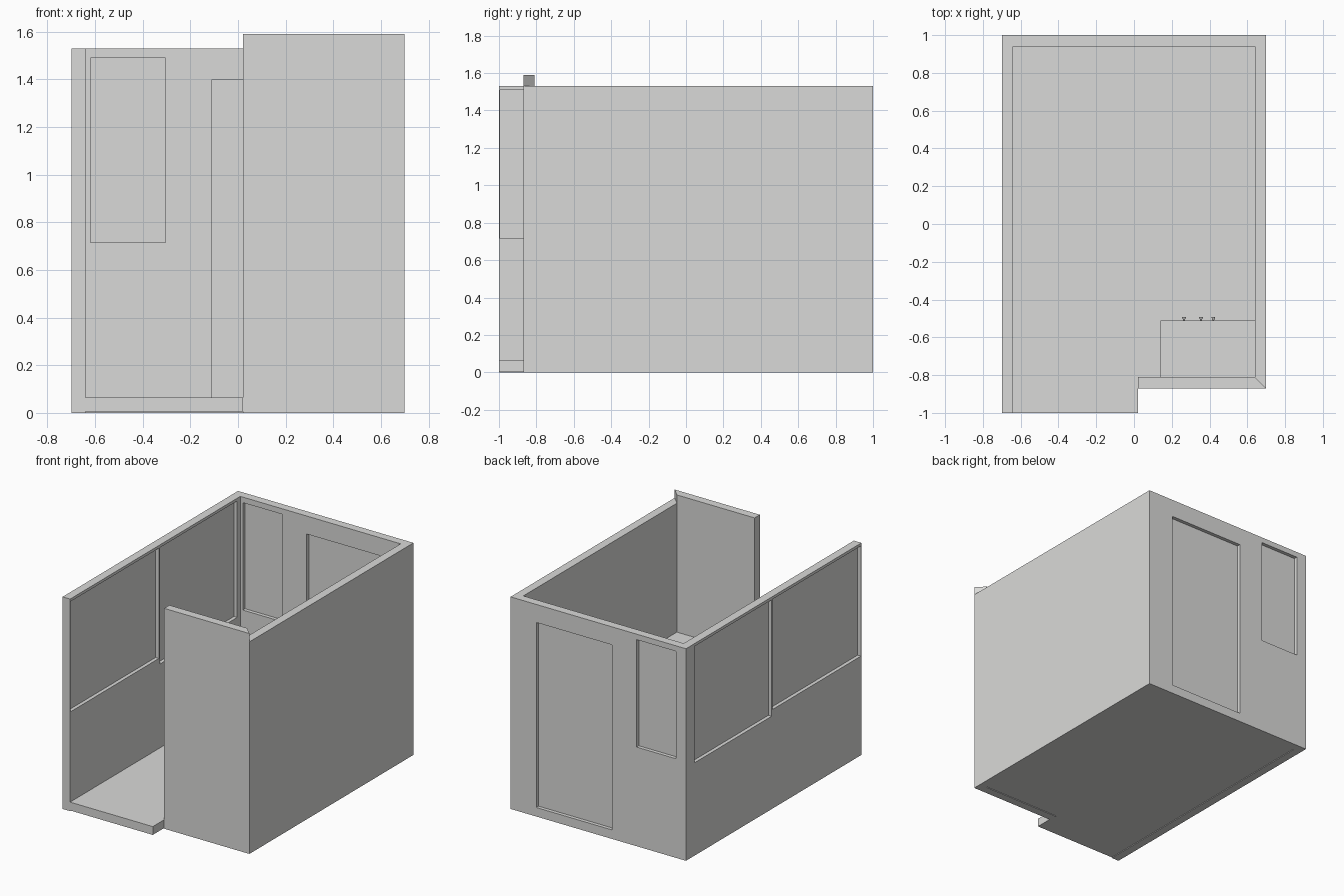
import bpy, bmesh, math

if "Cube" in bpy.data.objects:
    bpy.data.objects.remove(bpy.data.objects["Cube"])

grey = bpy.data.materials.new("light_grey")
grey.diffuse_color = (0.7, 0.7, 0.69, 1)
grey.use_nodes = True
grey.node_tree.nodes["Principled BSDF"].inputs["Base Color"].default_value = grey.diffuse_color


def finish(bm, name):
    bmesh.ops.recalc_face_normals(bm, faces=bm.faces[:])
    me = bpy.data.meshes.new(name)
    bm.to_mesh(me)
    bm.free()
    me.materials.append(grey)
    ob = bpy.data.objects.new(name, me)
    bpy.context.collection.objects.link(ob)
    return ob


def prism(name, outline, z0, z1):
    """Extrude a plan outline from z0 to z1."""
    bm = bmesh.new()
    face = bm.faces.new([bm.verts.new((x, y, z0)) for x, y in outline])
    res = bmesh.ops.extrude_face_region(bm, geom=[face])
    verts = [v for v in res["geom"] if isinstance(v, bmesh.types.BMVert)]
    bmesh.ops.translate(bm, verts=verts, vec=(0, 0, z1 - z0))
    return finish(bm, name)


def box(name, x0, x1, y0, y1, z0, z1):
    return prism(name, [(x0, y0), (x1, y0), (x1, y1), (x0, y1)], z0, z1)


# left, back and right walls in one U, mitred where the front wall meets it
walls = prism("side_and_back_walls",
              [(-.7, -1), (-.64, -1), (-.64, .94), (.64, .94),
               (.64, -.81), (.7, -.87), (.7, 1), (-.7, 1)], 0, 1.53)

# taller front wall
prism("front_wall", [(.02, -.87), (.7, -.87), (.64, -.81), (.02, -.81)], 0, 1.59)

# floor slab with the doorway threshold
prism("floor", [(-.64, -1), (.02, -1), (.02, -.81), (.64, -.81),
                (.64, .94), (-.64, .94)], .005, .065)

# openings: name, wall, range along the wall, height range
openings = [
    ("back_door", "back", -.11, .495, .065, 1.40),
    ("back_window", "back", -.62, -.305, .715, 1.49),
    ("left_window_rear", "left", .023, .905, .67, 1.51),
    ("left_window_front", "left", -.995, .012, .715, 1.51),
]
T = .004  # half thickness of the panes
for name, wall, a, b, z0, z1 in openings:
    if wall == "back":
        cutter = box("cutter", a, b, .9, 1.1, z0, z1)
        box(name + "_pane", a, b, .97 - T, .97 + T, z0, z1)
    else:
        cutter = box("cutter", -.8, -.6, a, b, z0, z1)
        box(name + "_pane", -.67 - T, -.67 + T, a, b, z0, z1)
    cutter.hide_render = True
    mod = walls.modifiers.new("opening", "BOOLEAN")
    mod.operation = "DIFFERENCE"
    mod.solver = "EXACT"
    mod.object = cutter
    bpy.context.view_layer.objects.active = walls
    bpy.ops.object.modifier_apply(modifier=mod.name)
    bpy.data.objects.remove(cutter)

# cupboard in the front right corner
box("cupboard", .14, .64, -.81, -.51, .065, .60)

# small knobs on the cupboard front
for i, x in enumerate((.265, .355, .42)):
    bpy.ops.mesh.primitive_cone_add(vertices=12, radius1=.004, radius2=.01, depth=.018,
                                    location=(x, -.502, .45),
                                    rotation=(-math.pi / 2, 0, 0))
    knob = bpy.context.object
    knob.name = f"cupboard_knob_{i + 1}"
    knob.data.materials.append(grey)
    bpy.ops.object.shade_smooth_by_angle()
